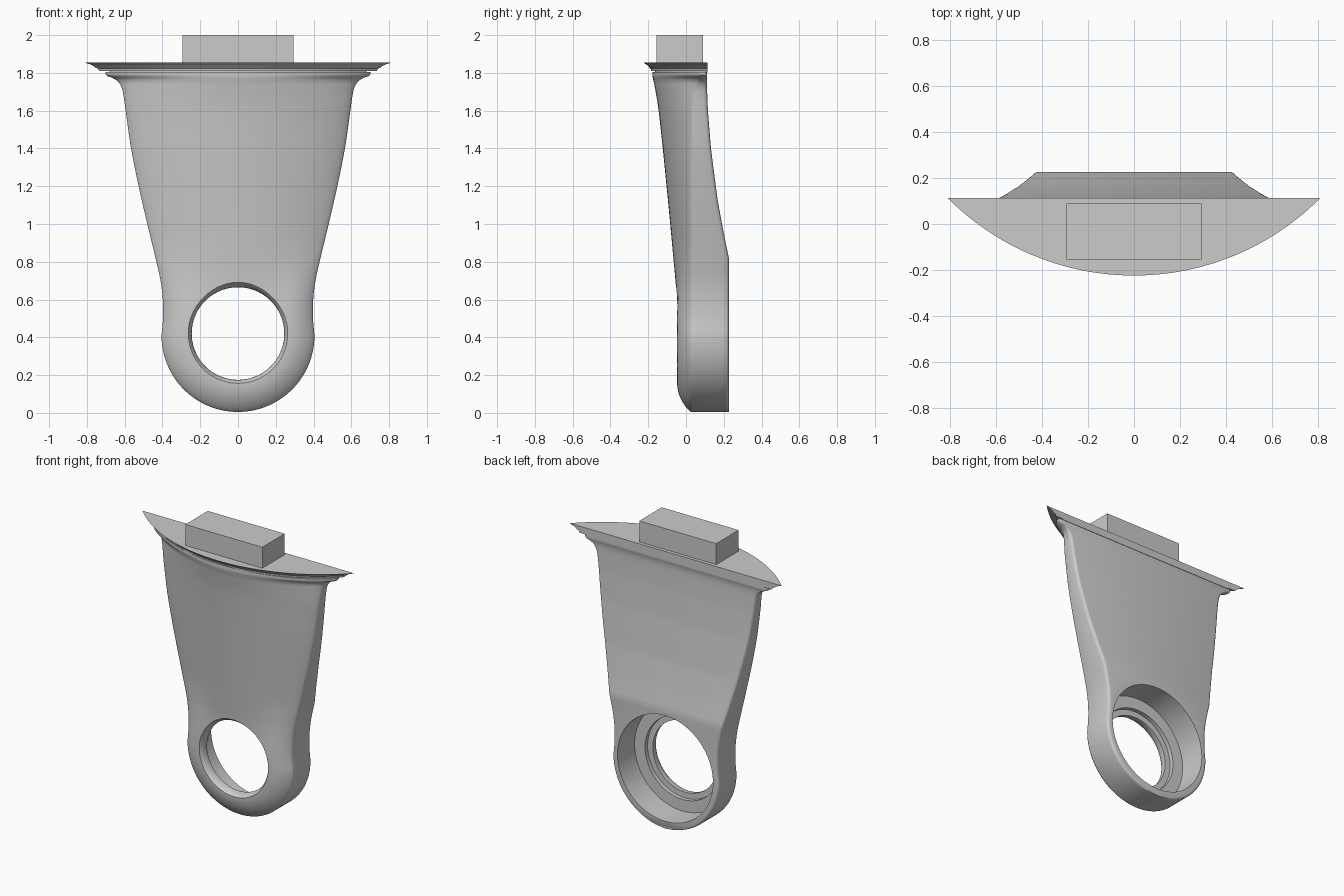
import bpy, bmesh, math

cube = bpy.data.objects.get("Cube")
if cube:
    bpy.data.objects.remove(cube, do_unlink=True)

grey = bpy.data.materials.new("plain_grey")
grey.use_nodes = True
GREY = (0.6, 0.6, 0.6, 1)
grey.diffuse_color = GREY
grey.node_tree.nodes["Principled BSDF"].inputs["Base Color"].default_value = GREY

RING_Z, RING_R = 0.41, 0.405


def make(name, rings, close=False):
    """Skin a list of equal-length closed loops into a solid."""
    bm = bmesh.new()
    loops = [[bm.verts.new(p) for p in ring] for ring in rings]
    n = len(loops[0])
    for a, b in zip(loops, loops[1:]):
        for i in range(n):
            j = (i + 1) % n
            bm.faces.new((a[i], a[j], b[j], b[i]))
    bm.faces.new(loops[0])
    bm.faces.new(loops[-1])
    bmesh.ops.recalc_face_normals(bm, faces=bm.faces)
    mesh = bpy.data.meshes.new(name)
    bm.to_mesh(mesh)
    bm.free()
    mesh.materials.append(grey)
    ob = bpy.data.objects.new(name, mesh)
    bpy.context.collection.objects.link(ob)
    return ob


def smooth(ob, angle):
    bpy.ops.object.select_all(action='DESELECT')
    ob.select_set(True)
    bpy.context.view_layer.objects.active = ob
    bpy.ops.object.shade_smooth_by_angle(angle=math.radians(angle))


def curve(table, z, soft=True):
    """Read a value from (z, value) points, optionally with a smooth spline."""
    if z <= table[0][0]:
        return table[0][1]
    if z >= table[-1][0]:
        return table[-1][1]
    i = max(k for k in range(len(table) - 1) if table[k][0] <= z)
    (z0, v0), (z1, v1) = table[i], table[i + 1]
    h = z1 - z0
    t = (z - z0) / h
    if not soft:
        return v0 + (v1 - v0) * t

    def slope(k):
        a, b = table[max(k - 1, 0)], table[min(k + 1, len(table) - 1)]
        return (b[1] - a[1]) / (b[0] - a[0])
    return (v0 * (1 + 2 * t) * (1 - t) ** 2 + slope(i) * h * t * (1 - t) ** 2
            + v1 * t * t * (3 - 2 * t) + slope(i + 1) * h * t * t * (t - 1))


# Body outlines by height: half width, front crown, side edge and back
WIDTH = [(0.41, 0.405), (0.5, 0.397), (0.6, 0.398), (0.7, 0.41), (0.8, 0.432), (1.0, 0.48),
         (1.2, 0.526), (1.4, 0.566), (1.6, 0.595), (1.7, 0.61), (1.745, 0.628),
         (1.772, 0.66), (1.782, 0.69), (1.79, 0.7), (1.805, 0.7)]
FRONT = [(0.41, -0.047), (0.68, -0.055), (0.8, -0.065), (1.2, -0.103),
         (1.6, -0.145), (1.74, -0.168), (1.78, -0.177), (1.805, -0.177)]
SIDE = [(0.41, 0.03), (0.8, 0.03), (1.6, 0.04), (1.72, 0.055), (1.78, 0.085), (1.805, 0.085)]
BACK = [(0, 0.227), (0.82, 0.227), (0.96, 0.198), (1.13, 0.167), (1.4, 0.132),
        (1.6, 0.116), (1.75, 0.11), (1.805, 0.11)]


def crown(k):
    k = min(max(k, 0), 1)
    return 0.65 * k * k + 0.35 * (1 - math.sqrt(1 - k * k))


def body_section(z):
    w = curve(WIDTH, z)
    if z < RING_Z:
        w = math.sqrt(RING_R ** 2 - (z - RING_Z) ** 2)
    yf, ys, yb = curve(FRONT, z), curve(SIDE, z), curve(BACK, z, False)
    u = min(max((z - RING_Z) / 0.5, 0), 1)
    u = u * u * (3 - 2 * u)
    pts = []
    n = 40
    for i in range(n + 1):
        t = math.sin(math.pi * (i / n - 0.5))
        r = math.hypot(t * w, z - RING_Z) if z < RING_Z else abs(t) * RING_R
        k = (1 - u) * crown((r - 0.25) / (RING_R - 0.25)) + u * crown(abs(t))
        pts.append((t * w, yf + (ys - yf) * k, z))
    # rounded back corners
    c = min(0.02, (yb - ys) * 0.6, w * 0.5)
    arc = [(w - c + c * math.cos(a), yb - c + c * math.sin(a), z)
           for a in (math.pi / 2 * i / 4 for i in range(5))]
    return pts + arc + [(-x, y, z) for x, y, z in reversed(arc)]


heights = [RING_Z - RING_R * math.cos(0.05 + (math.pi / 2 - 0.05) * i / 28) for i in range(29)]
heights += [RING_Z + (1.7 - RING_Z) * i / 44 for i in range(1, 45)]
heights += [1.7 + 0.105 * i / 14 for i in range(1, 15)]
body = make("bracket_body", [body_section(z) for z in heights])

# Turned cutter: flared front mouth, through hole, step and wide rear recess
BORE = [(-0.3, 0.285), (-0.06, 0.275), (-0.045, 0.262), (-0.03, 0.252), (-0.015, 0.247),
        (0.0, 0.245), (0.012, 0.245), (0.012, 0.285), (0.04, 0.285), (0.04, 0.365), (0.4, 0.365)]
SEG = 72
cutter = make("bore_cutter", [[(r * math.cos(2 * math.pi * i / SEG), y,
                                0.42 + r * math.sin(2 * math.pi * i / SEG))
                               for i in range(SEG)] for y, r in BORE])
cutter.hide_render = True
cutter.hide_viewport = True
cut = body.modifiers.new("bore", 'BOOLEAN')
cut.operation = 'DIFFERENCE'
cut.solver = 'EXACT'
cut.object = cutter
bpy.context.view_layer.objects.active = body
bpy.ops.object.modifier_apply(modifier="bore")
bpy.data.objects.remove(cutter, do_unlink=True)
smooth(body, 35)


# Bow-fronted top plate with a coved edge
def plate_section(z, half, front):
    chord = 0.113
    d = chord - front
    rad = (half * half + d * d) / (2 * d)
    span = math.asin(half / rad)
    return [(rad * math.sin(a), front + rad - rad * math.cos(a), z)
            for a in (span * (i / 24 - 1) for i in range(49))]


PLATE = [(1.803, 0.68, -0.165), (1.809, 0.68, -0.165), (1.809, 0.735, -0.185),
         (1.822, 0.74, -0.187), (1.826, 0.752, -0.192), (1.836, 0.764, -0.2),
         (1.845, 0.782, -0.21), (1.852, 0.805, -0.222), (1.855, 0.81, -0.224)]
smooth(make("top_plate", [plate_section(*row) for row in PLATE]), 30)

# Mounting block
make("mounting_block", [[(-0.294, -0.155, z), (0.294, -0.155, z), (0.294, 0.09, z),
                         (-0.294, 0.09, z)] for z in (1.85, 2.0)])
